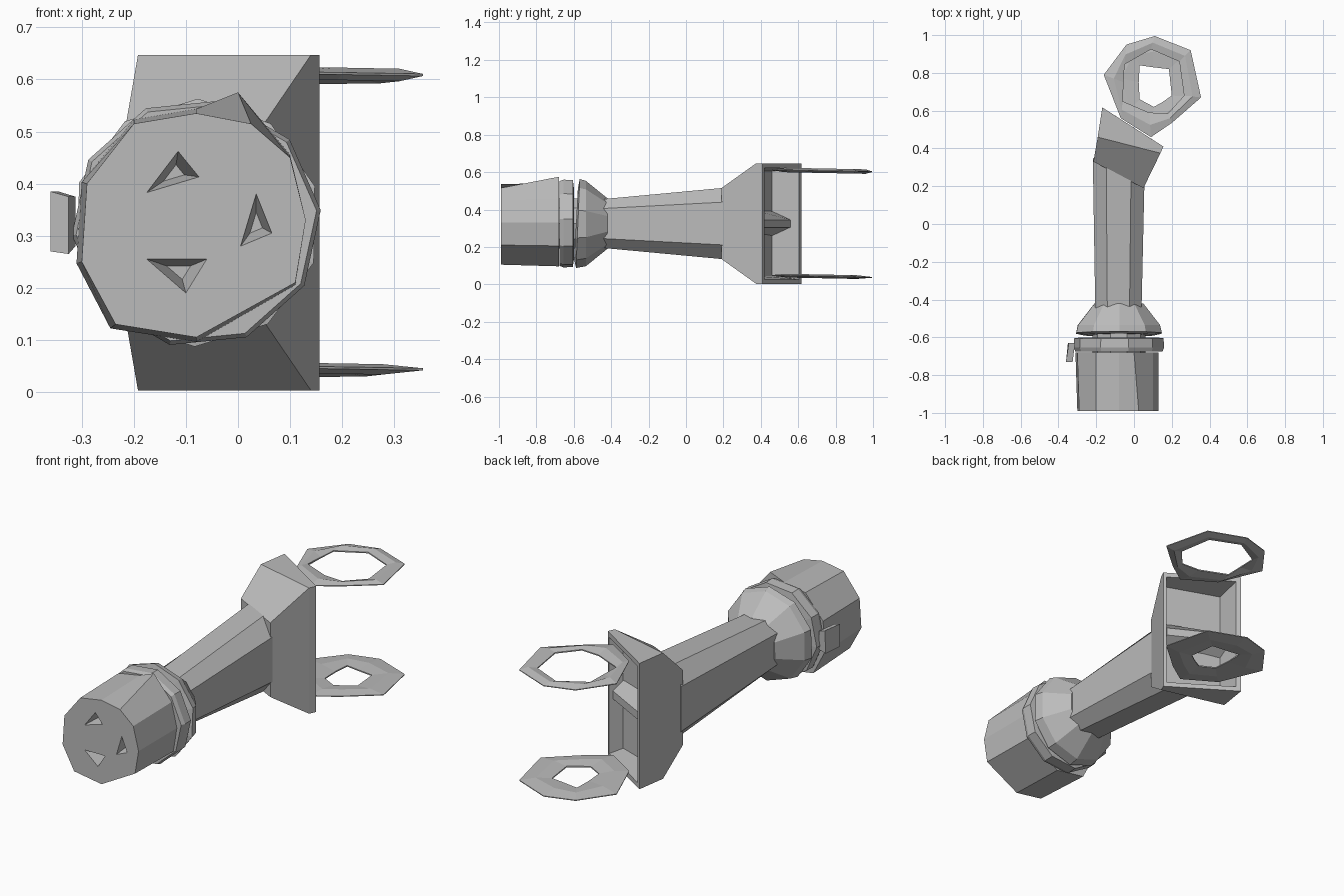
import bpy
import bmesh
from math import cos, sin, tau
from mathutils import Vector

cube = bpy.data.objects.get("Cube")
if cube:
    bpy.data.objects.remove(cube, do_unlink=True)

metal = bpy.data.materials.new("plain_grey")
metal.use_nodes = True
GREY = (0.5, 0.5, 0.5, 1)
metal.diffuse_color = GREY
metal.node_tree.nodes["Principled BSDF"].inputs["Base Color"].default_value = GREY

AXIS_X, AXIS_Z = -0.08, 0.325


def finish(name, bm, smooth=False):
    bmesh.ops.recalc_face_normals(bm, faces=bm.faces)
    mesh = bpy.data.meshes.new(name)
    bm.to_mesh(mesh)
    bm.free()
    mesh.materials.append(metal)
    obj = bpy.data.objects.new(name, mesh)
    bpy.context.collection.objects.link(obj)
    if smooth:
        bpy.ops.object.select_all(action="DESELECT")
        obj.select_set(True)
        bpy.context.view_layer.objects.active = obj
        bpy.ops.object.shade_smooth_by_angle(angle=0.45)
    return obj


def loft(name, rings, closed=False, smooth=False):
    """Skin equal-length point rings; cap the ends unless closed into a loop."""
    bm = bmesh.new()
    loops = [[bm.verts.new(p) for p in ring] for ring in rings]
    pairs = list(zip(loops, loops[1:]))
    if closed:
        pairs.append((loops[-1], loops[0]))
    else:
        bm.faces.new(loops[0])
        bm.faces.new(loops[-1])
    for a, b in pairs:
        for i in range(len(a)):
            j = (i + 1) % len(a)
            bm.faces.new((a[i], a[j], b[j], b[i]))
    return finish(name, bm, smooth)


def disc(y, radius, turn=0.0, cx=AXIS_X, cz=AXIS_Z, sides=10, tilt=0.0):
    ring = []
    for i in range(sides):
        a = tau * i / sides + turn
        ring.append((cx + radius * cos(a), y + tilt * sin(a), cz + radius * sin(a)))
    return ring


def octagon(x0, y0, x1, y1, hz, cut):
    """Chamfered upright section from plan point 0 to plan point 1."""
    a, b = Vector((x0, y0, AXIS_Z)), Vector((x1, y1, AXIS_Z))
    up = Vector((0, 0, 1))
    f = [(0, -hz + cut), (0.26, -hz), (0.74, -hz), (1, -hz + cut)]
    f += [(s, -h) for s, h in reversed(f)]
    return [a.lerp(b, s) + up * h for s, h in f]


# Round head, slightly irregular
outline = [(0.13, 0.33), (0.1, 0.45), (0.025, 0.515), (-0.08, 0.535), (-0.2, 0.515),
           (-0.29, 0.4), (-0.3, 0.25), (-0.235, 0.13), (-0.08, 0.105), (0.11, 0.21)]
front = [(x, -0.99, z) for x, z in outline]
back = [(x + 0.01 * (x < -0.2) * -1, -0.68, AXIS_Z + (z - AXIS_Z) * 1.04) for x, z in outline]
back[2] = (0.0, -0.68, 0.575)
head = loft("head", [front, back])

# Three triangular pits in the head face
pits = [((-0.115, 0.462), (-0.075, 0.413), (-0.175, 0.383)),
        ((0.035, 0.38), (0.065, 0.305), (0.005, 0.28)),
        ((-0.175, 0.255), (-0.06, 0.255), (-0.1, 0.19))]
for n, tri in enumerate(pits):
    cx, cz = sum(p[0] for p in tri) / 3, sum(p[1] for p in tri) / 3
    rings = [[(cx + (x - cx) * s, y, cz + (z - cz) * s) for x, z in tri]
             for y, s in ((-1.05, 1.0), (-0.99, 1.0), (-0.92, 0.4))]
    cutter = loft(f"pit_cutter_{n + 1}", rings)
    cutter.hide_render = True
    cutter.hide_set(True)
    mod = head.modifiers.new("pit", "BOOLEAN")
    mod.operation = "DIFFERENCE"
    mod.solver = "EXACT"
    mod.object = cutter

# Collar, hidden core and flared neck
loft("collar", [disc(-0.675, 0.232, 0.1), disc(-0.655, 0.24, 0.1),
                disc(-0.605, 0.238, 0.1), disc(-0.6, 0.2, 0.1)])
loft("core", [disc(-0.69, 0.14), disc(-0.5, 0.14)])
loft("neck", [disc(-0.588, 0.19, 0.3, tilt=0.01), disc(-0.578, 0.238, 0.3, tilt=0.01),
              disc(-0.535, 0.228, 0.3), disc(-0.42, 0.135, 0.3)])

# Small side tab beside the collar
loft("side_tab", [[(-0.36, -0.73, 0.27), (-0.325, -0.73, 0.265), (-0.325, -0.73, 0.375), (-0.36, -0.73, 0.385)],
                  [(-0.35, -0.63, 0.27), (-0.312, -0.63, 0.28), (-0.312, -0.63, 0.375), (-0.345, -0.63, 0.385)]])

# Tapered chamfered beam with a skewed far end
loft("beam", [octagon(-0.205, -0.45, 0.04, -0.45, 0.13, 0.05),
              octagon(-0.218, 0.35, 0.055, 0.21, 0.195, 0.08)], smooth=True)


# Flared yoke: solid skin outside, open pocket at the back
def upright(x0, y0, x1, y1, hz):
    z0, z1 = AXIS_Z - hz, AXIS_Z + hz
    return [(x0, y0, z0), (x1, y1, z0), (x1, y1, z1), (x0, y0, z1)]


loft("yoke", [upright(-0.215, 0.33, 0.05, 0.19, 0.19),
              upright(-0.192, 0.46, 0.14, 0.375, 0.322),
              upright(-0.168, 0.617, 0.156, 0.41, 0.322),
              upright(-0.148, 0.604, 0.142, 0.419, 0.298),
              upright(-0.165, 0.46, 0.1, 0.365, 0.28)])

# Web across the middle of the pocket
loft("yoke_web", [upright(-0.17, 0.44, 0.11, 0.35, 0.075),
                  upright(-0.158, 0.56, 0.13, 0.405, 0.02)])


# Pair of pierced lugs
rim = [(0.11, 0.995), (0.3, 0.92), (0.355, 0.67), (0.2, 0.535),
       (0.09, 0.46), (-0.07, 0.56), (-0.16, 0.79), (-0.04, 0.95)]
wide_hole = [(0.09, 0.925), (0.24, 0.86), (0.265, 0.68), (0.18, 0.585),
             (0.08, 0.59), (-0.06, 0.65), (-0.055, 0.75), (-0.05, 0.845)]
small_hole = [(0.1, 0.83), (0.185, 0.82), (0.2, 0.68), (0.15, 0.645),
              (0.105, 0.62), (0.03, 0.66), (0.025, 0.75), (0.03, 0.84)]


def lug(name, hole, z, thick):
    def level(points, dz):
        return [(x, y, z + dz + 0.02 * (0.7 - y)) for x, y in points]
    middle = [((a + c) / 2, (b + d) / 2) for (a, b), (c, d) in zip(rim, hole)]
    loft(name, [level(rim, -0.002), level(middle, -thick), level(hole, -0.003),
                level(hole, 0.003), level(middle, thick), level(rim, 0.002)], closed=True)


lug("upper_lug", wide_hole, 0.608, 0.012)
lug("lower_lug", small_hole, 0.043, 0.01)
